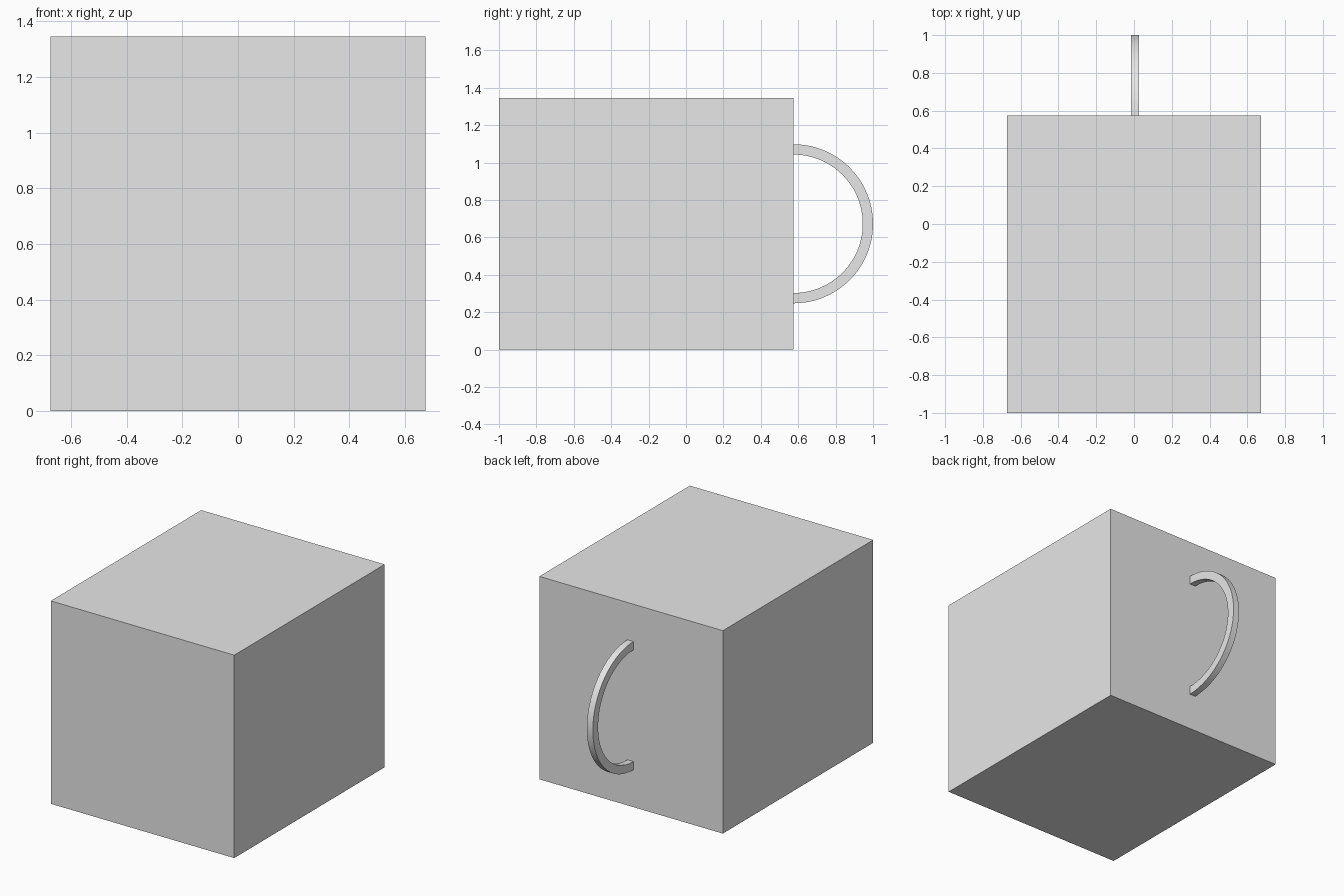
import bpy, bmesh, math

cube = bpy.data.objects.get("Cube")
if cube:
    bpy.data.objects.remove(cube, do_unlink=True)

grey = bpy.data.materials.new("light_grey")
grey.use_nodes = True
colour = (0.8, 0.8, 0.8, 1)
grey.diffuse_color = colour
grey.node_tree.nodes["Principled BSDF"].inputs["Base Color"].default_value = colour

WIDTH, HEIGHT = 1.345, 1.345
FRONT, BACK = -1.0, 0.575


def make_object(name, bm):
    bmesh.ops.recalc_face_normals(bm, faces=bm.faces)
    mesh = bpy.data.meshes.new(name)
    bm.to_mesh(mesh)
    bm.free()
    mesh.materials.append(grey)
    obj = bpy.data.objects.new(name, mesh)
    bpy.context.collection.objects.link(obj)
    return obj


# Solid block body
bm = bmesh.new()
bmesh.ops.create_cube(bm, size=1)
bmesh.ops.scale(bm, vec=(WIDTH, BACK - FRONT, HEIGHT), verts=bm.verts)
bmesh.ops.translate(bm, vec=(0, (FRONT + BACK) / 2, HEIGHT / 2), verts=bm.verts)
make_object("body", bm)

# Half-ring handle: a rectangular section swept around the back face
OUTER, INNER = 0.425, 0.37
LEFT, RIGHT = 0.027, -0.017
SEGMENTS = 48
bm = bmesh.new()
section = [(LEFT, OUTER), (LEFT, INNER), (RIGHT, INNER), (RIGHT, OUTER)]
rings = []
for i in range(SEGMENTS + 1):
    a = math.pi * (i / SEGMENTS - 0.5)
    rings.append([bm.verts.new((x, BACK + r * math.cos(a), HEIGHT / 2 + r * math.sin(a)))
                  for x, r in section])
for a, b in zip(rings, rings[1:]):
    for k in range(4):
        n = (k + 1) % 4
        bm.faces.new((a[k], a[n], b[n], b[k]))
bm.faces.new(rings[0])
bm.faces.new(rings[-1])
handle = make_object("handle", bm)

# Smooth the curved sides, keep the section edges sharp
bpy.ops.object.select_all(action='DESELECT')
handle.select_set(True)
bpy.context.view_layer.objects.active = handle
bpy.ops.object.shade_smooth_by_angle(angle=math.radians(30))
